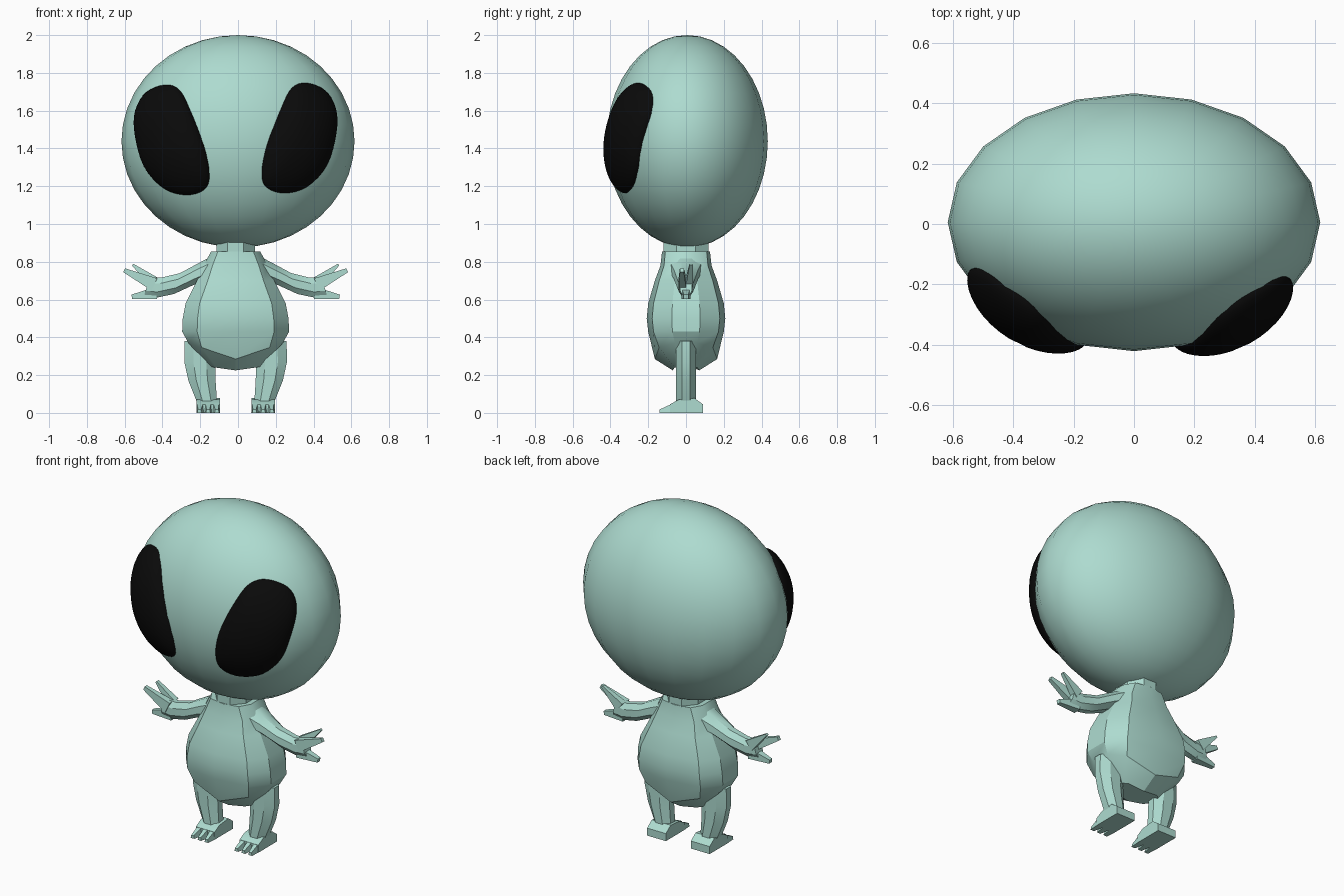
import bpy, bmesh, math
from mathutils import Vector

if "Cube" in bpy.data.objects:
    bpy.data.objects.remove(bpy.data.objects["Cube"])

MID = -0.0125                          # body centre line
HEAD = Vector((0, 0.006, 1.438))
HEAD_R = Vector((0.617, 0.427, 0.562))


def material(name, rgb):
    m = bpy.data.materials.new(name)
    m.use_nodes = True
    m.diffuse_color = (*rgb, 1)
    m.node_tree.nodes["Principled BSDF"].inputs["Base Color"].default_value = (*rgb, 1)
    return m


SKIN = material("mint skin", (0.42, 0.71, 0.63))
BLACK = material("eye black", (0.003, 0.003, 0.003))


def finish(name, bm, mat, angle=30):
    bmesh.ops.recalc_face_normals(bm, faces=bm.faces)
    mesh = bpy.data.meshes.new(name)
    bm.to_mesh(mesh)
    bm.free()
    mesh.materials.append(mat)
    ob = bpy.data.objects.new(name, mesh)
    bpy.context.collection.objects.link(ob)
    bpy.ops.object.select_all(action='DESELECT')
    ob.select_set(True)
    bpy.context.view_layer.objects.active = ob
    bpy.ops.object.shade_smooth_by_angle(angle=math.radians(angle))
    return ob


def loft(bm, rings):
    """Skin a list of point rings and cap both ends."""
    rows = [[bm.verts.new(p) for p in ring] for ring in rings]
    n = len(rows[0])
    for a, b in zip(rows, rows[1:]):
        for i in range(n):
            j = (i + 1) % n
            bm.faces.new((a[i], a[j], b[j], b[i]))
    bm.faces.new(rows[0])
    bm.faces.new(rows[-1])


def oval(center, u, v, n=8):
    c, u, v = Vector(center), Vector(u), Vector(v)
    turn = math.pi / n
    return [c + u * math.cos(turn + math.tau * i / n) + v * math.sin(turn + math.tau * i / n)
            for i in range(n)]


def spike(bm, start, end, r0, r1, depth):
    """Four-sided tapering finger in the xz plane."""
    s, e = Vector(start), Vector(end)
    side = (e - s).cross(Vector((0, 1, 0))).normalized()
    loft(bm, [oval(s, side * r0, (0, depth, 0), 4), oval(e, side * r1, (0, depth * 0.5, 0), 4)])


def place(bm, sign):
    for v in bm.verts:
        v.co.x = sign * v.co.x + MID


# Head
bm = bmesh.new()
bmesh.ops.create_uvsphere(bm, u_segments=20, v_segments=20, radius=1)
for v in bm.verts:
    v.co = HEAD + v.co * HEAD_R
finish("head", bm, SKIN, 60)

# Neck
bm = bmesh.new()
loft(bm, [oval((MID, 0, z), (0.11, 0, 0), (0, 0.13, 0)) for z in (0.84, 0.93)])
finish("neck", bm, SKIN)

# Torso: bottom, waist, belly, chest, shoulders as (z, half x, half y, side lift)
half = [(0, -1), (0.72, -0.86), (1, -0.36), (1, 0.36), (0.72, 0.86), (0, 1)]
section = half + [(-x, y) for x, y in half[-2:0:-1]]
levels = [(0.225, 0.14, 0.07, 0.02), (0.285, 0.25, 0.165, 0.085), (0.43, 0.283, 0.2, 0),
          (0.5, 0.28, 0.208, 0), (0.58, 0.265, 0.2, 0), (0.7, 0.205, 0.165, 0),
          (0.78, 0.17, 0.135, 0), (0.855, 0.13, 0.127, 0)]
bm = bmesh.new()
loft(bm, [[(MID + x * hx, y * hy, z + lift * abs(x)) for x, y in section]
          for z, hx, hy, lift in levels])
finish("torso", bm, SKIN)

# Eye outline in front view, (x, z) from the centre line
OUTLINE = [(0.375, 1.745), (0.475, 1.705), (0.532, 1.61), (0.535, 1.48), (0.485, 1.305),
           (0.38, 1.19), (0.26, 1.155), (0.163, 1.185), (0.138, 1.265), (0.167, 1.42),
           (0.246, 1.62), (0.3, 1.72)]


def smooth_loop(points, steps):
    """Closed Catmull-Rom curve through the points."""
    pts = [Vector(p) for p in points]
    n, out = len(pts), []
    for i in range(n):
        a, b, c, d = (pts[(i + k) % n] for k in (-1, 0, 1, 2))
        for s in range(steps):
            t = s / steps
            out.append(b + (c - a) * t / 2 + (2 * a - 5 * b + 4 * c - d) * t**2 / 2
                       + (3 * b - a - 3 * c + d) * t**3 / 2)
    return out


def on_head(x, z, offset):
    dx, dz = x / HEAD_R.x, (z - HEAD.z) / HEAD_R.z
    unit = Vector((dx, -math.sqrt(max(0.0, 1 - dx * dx - dz * dz)), dz))
    normal = Vector([unit[k] / HEAD_R[k] for k in range(3)]).normalized()
    return HEAD + unit * HEAD_R + normal * offset


def eye(name, sign, lift):
    bm = bmesh.new()
    center = Vector((0.345, 1.45))
    edge = smooth_loop(OUTLINE, 4)
    rows = []
    for k in range(1, 11):
        r = math.sin(k / 10 * math.pi / 2)
        bulge = 0.07 * math.sqrt(max(0.0, 1 - r * r)) - 0.01
        row = []
        for p in edge:
            q = center + (p - center) * r
            row.append(bm.verts.new(on_head(sign * q.x + MID, q.y + lift, bulge)))
        rows.append(row)
    n = len(edge)
    for a, b in zip(rows, rows[1:]):
        for i in range(n):
            bm.faces.new((a[i], a[(i + 1) % n], b[(i + 1) % n], b[i]))
    bm.faces.new(rows[0])
    bm.faces.new(rows[-1][::-1])       # hidden back
    finish(name, bm, BLACK, 60)


for side, sign in (("left", 1), ("right", -1)):
    eye(side + "_eye", sign, 0.005 * sign)

    # Arm from shoulder to palm: x, z, half height, half depth
    arm = [(0.1, 0.785, 0.075, 0.1), (0.21, 0.735, 0.065, 0.07), (0.31, 0.685, 0.06, 0.05),
           (0.41, 0.662, 0.058, 0.04), (0.47, 0.668, 0.055, 0.035)]
    bm = bmesh.new()
    loft(bm, [oval((x, 0, z), (0, d, 0), (-0.3 * h, 0, h)) for x, z, h, d in arm])
    place(bm, sign)
    finish(side + "_arm", bm, SKIN)

    # Two raised fingers and a low thumb
    bm = bmesh.new()
    spike(bm, (0.43, -0.018, 0.68), (0.59, -0.022, 0.755), 0.05, 0.016, 0.03)
    spike(bm, (0.43, 0.018, 0.69), (0.545, 0.028, 0.785), 0.045, 0.008, 0.028)
    spike(bm, (0.42, 0, 0.635), (0.55, 0, 0.615), 0.045, 0.016, 0.035)
    place(bm, sign)
    finish(side + "_fingers", bm, SKIN)

    # Leg: z, centre x, half width
    bm = bmesh.new()
    loft(bm, [oval((x, 0, z), (w * 1.08, 0, 0), (0, 0.057, 0))
              for z, x, w in ((0.38, 0.185, 0.085), (0.27, 0.19, 0.082),
                              (0.17, 0.178, 0.072), (0.05, 0.15, 0.052))])
    place(bm, sign)
    finish(side + "_leg", bm, SKIN)

    # Foot block with three tapering toes
    bm = bmesh.new()
    profile = [(0.09, 0), (0.09, 0.045), (0.045, 0.078), (-0.04, 0.07), (-0.085, 0.045), (-0.085, 0)]
    loft(bm, [[(x, y, z) for y, z in profile] for x in (0.083, 0.208)])
    for k in (-1, 0, 1):
        rings = []
        for y, w, h, spread in ((-0.07, 0.021, 0.05, 0.042), (-0.14, 0.012, 0.018, 0.046)):
            x = 0.1455 + k * spread
            rings.append([(x - w, y, 0), (x + w, y, 0), (x + w * 0.7, y, h), (x - w * 0.7, y, h)])
        loft(bm, rings)
    place(bm, sign)
    finish(side + "_foot", bm, SKIN)
